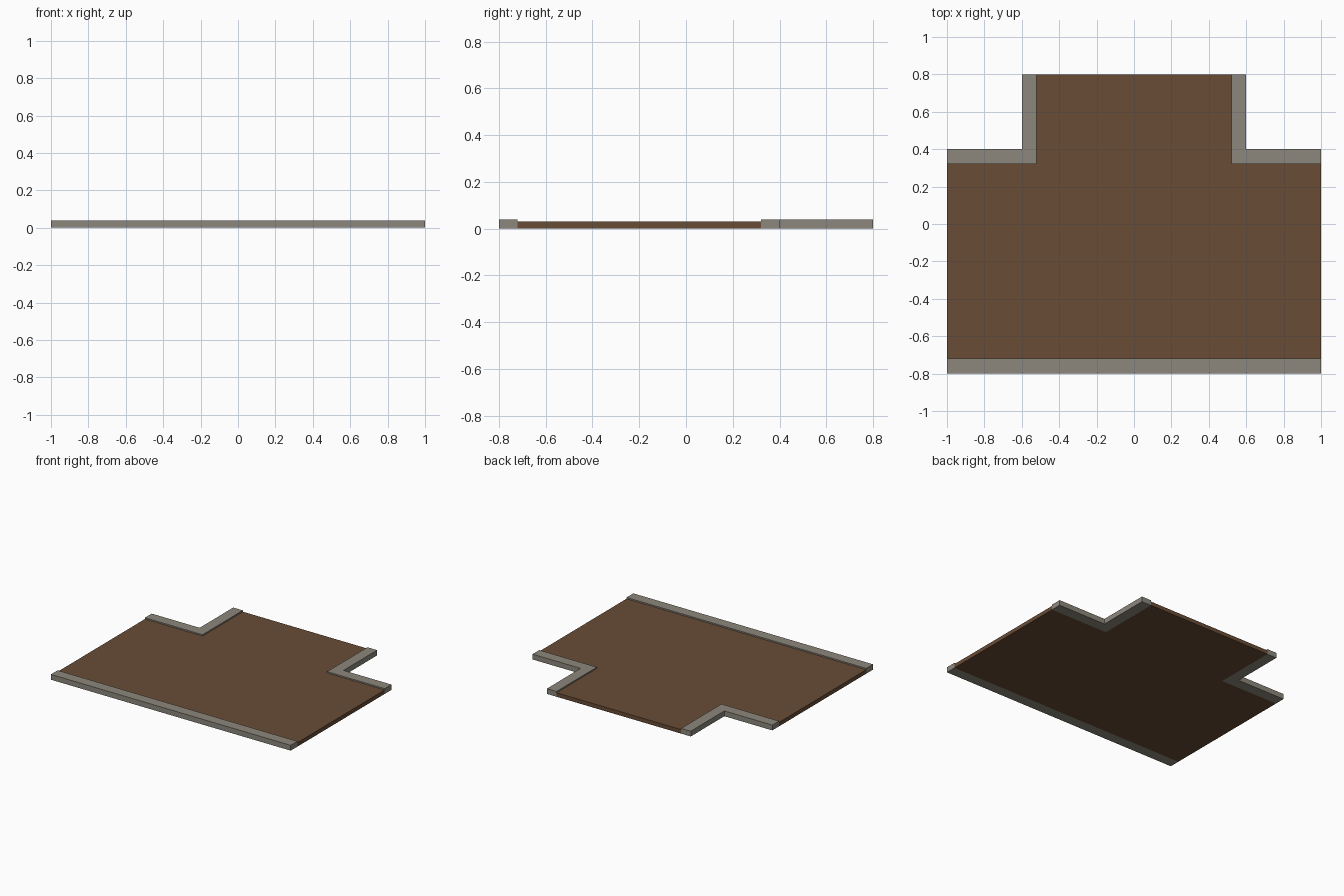
import bpy
import bmesh

if "Cube" in bpy.data.objects:
    bpy.data.objects.remove(bpy.data.objects["Cube"])


def srgb(r, g, b):
    f = lambda c: c / 12.92 if c <= 0.04045 else ((c + 0.055) / 1.055) ** 2.4
    return (f(r / 255), f(g / 255), f(b / 255), 1.0)


def material(name, color):
    m = bpy.data.materials.new(name)
    m.diffuse_color = color
    m.use_nodes = True
    m.node_tree.nodes["Principled BSDF"].inputs["Base Color"].default_value = m.diffuse_color
    return m


def slab(name, outline, height, mat):
    """Extrude a flat outline from the ground up to a height."""
    bm = bmesh.new()
    face = bm.faces.new([bm.verts.new((x, y, 0)) for x, y in outline])
    top = bmesh.ops.extrude_face_region(bm, geom=[face], use_keep_orig=True)["geom"]
    bmesh.ops.translate(bm, vec=(0, 0, height),
                        verts=[v for v in top if isinstance(v, bmesh.types.BMVert)])
    bmesh.ops.recalc_face_normals(bm, faces=bm.faces)
    mesh = bpy.data.meshes.new(name)
    bm.to_mesh(mesh)
    bm.free()
    mesh.materials.append(mat)
    obj = bpy.data.objects.new(name, mesh)
    bpy.context.collection.objects.link(obj)
    return obj


def mirrored(points):
    return [(-x, y) for x, y in reversed(points)]


dirt = material("brown dirt", srgb(104, 76, 54))
stone = material("grey stone", srgb(140, 135, 124))

KERB = 0.08       # kerb width
ROAD_H, KERB_H = 0.03, 0.04

# T-shaped road surface between the kerbs
right_half = [(1, -0.8 + KERB), (1, 0.4 - KERB), (0.6 - KERB, 0.4 - KERB), (0.6 - KERB, 0.8)]
slab("road_surface", right_half + mirrored(right_half), ROAD_H, dirt)

# straight kerb along the front
slab("front_kerb", [(-1, -0.8), (1, -0.8), (1, -0.8 + KERB), (-1, -0.8 + KERB)], KERB_H, stone)

# L-shaped corner kerbs at the back
corner = [(1, 0.4 - KERB), (1, 0.4), (0.6, 0.4), (0.6, 0.8), (0.6 - KERB, 0.8), (0.6 - KERB, 0.4 - KERB)]
slab("right_corner_kerb", corner, KERB_H, stone)
slab("left_corner_kerb", mirrored(corner), KERB_H, stone)
